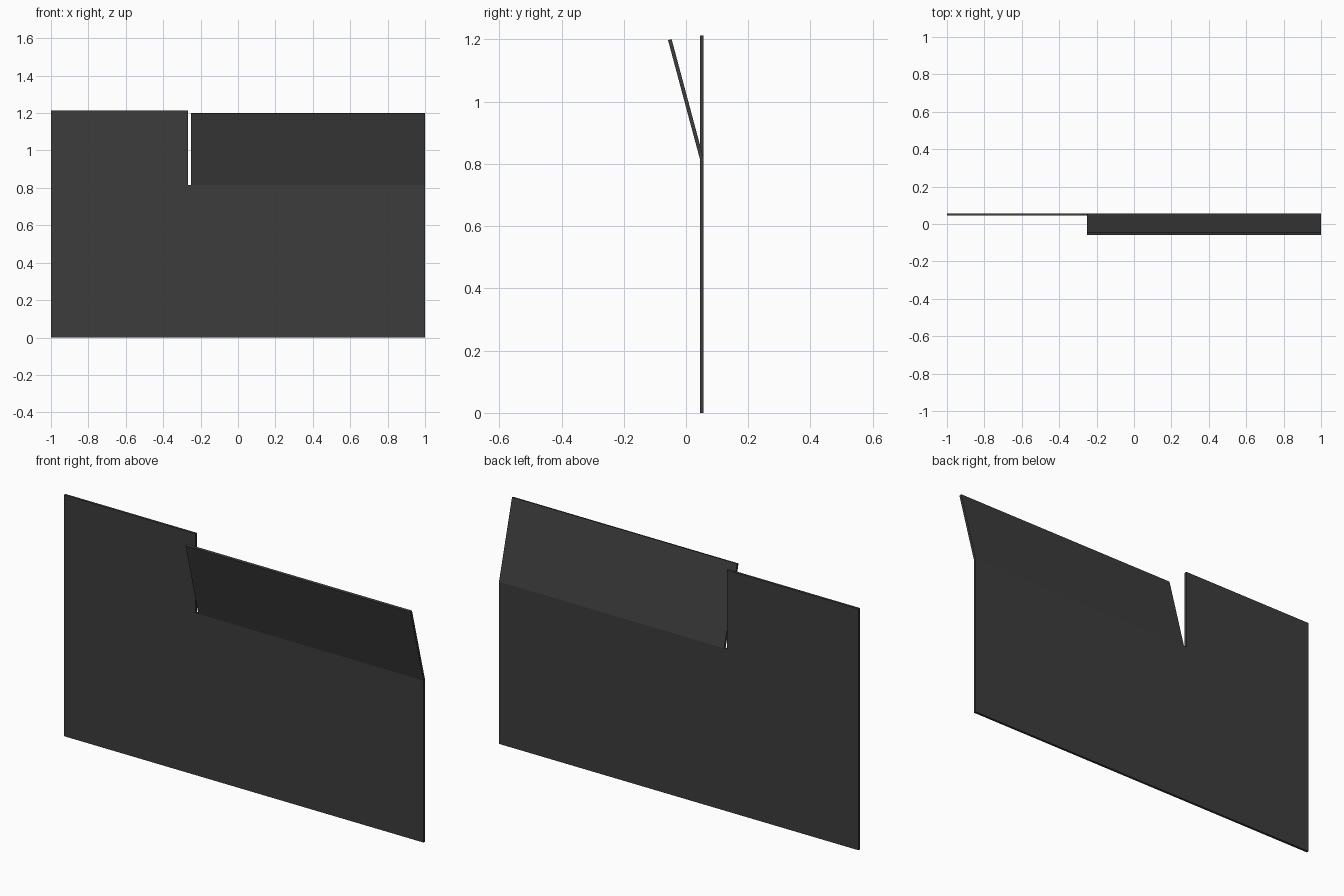
import bpy
import bmesh
from math import sin, cos, radians

cube = bpy.data.objects.get("Cube")
if cube:
    bpy.data.objects.remove(cube, do_unlink=True)

# Dark charcoal sheet material
charcoal = bpy.data.materials.new("charcoal")
charcoal.use_nodes = True
color = (0.045, 0.045, 0.045, 1)
charcoal.diffuse_color = color
charcoal.node_tree.nodes["Principled BSDF"].inputs["Base Color"].default_value = color

THICKNESS = 0.012
SHEET_Y = 0.051
FOLD_Z, TOP_Z = 0.815, 1.213
SLIT_RIGHT, SLIT_LEFT = -0.267, -0.252
FLAP_ANGLE = radians(15)

bm = bmesh.new()


def row(z, xs, y=SHEET_Y):
    return [bm.verts.new((x, y, z)) for x in xs]


def fill(lower, upper):
    for i in range(len(lower) - 1):
        bm.faces.new((lower[i], lower[i + 1], upper[i + 1], upper[i]))


# Main panel, up to the fold line
columns = (-1, SLIT_RIGHT, SLIT_LEFT, 1)
base = row(0, columns)
fold = row(FOLD_Z, columns)
fill(base, fold)

# Upright part beside the slit
fill(fold[:2], row(TOP_Z, columns[:2]))

# Flap bent towards the front along the fold
length = TOP_Z - FOLD_Z
fill(fold[2:], row(FOLD_Z + length * cos(FLAP_ANGLE), columns[2:],
                   SHEET_Y - length * sin(FLAP_ANGLE)))

mesh = bpy.data.meshes.new("folded_panel")
bm.to_mesh(mesh)
bm.free()
mesh.materials.append(charcoal)
panel = bpy.data.objects.new("folded_panel", mesh)
bpy.context.collection.objects.link(panel)

# Give the sheet its thickness
solid = panel.modifiers.new("thickness", "SOLIDIFY")
solid.thickness = THICKNESS
solid.offset = 0
solid.use_even_offset = True
